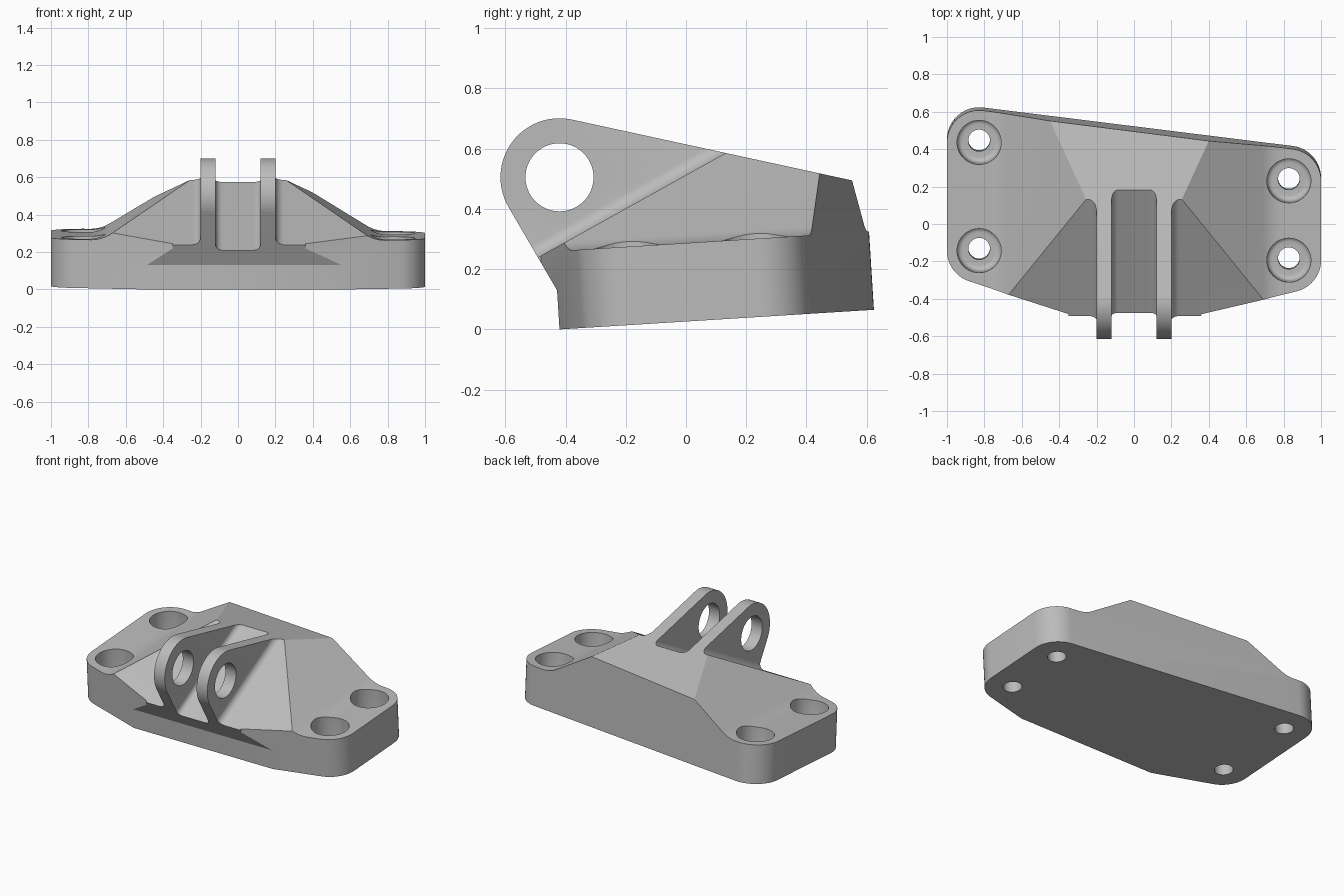
import bpy
import bmesh
from math import radians, degrees, sin, cos, tan, atan, hypot
from mathutils import Vector

if "Cube" in bpy.data.objects:
    bpy.data.objects.remove(bpy.data.objects["Cube"])

# Frames: the base is tilted about x, the front slope is steeper
X = Vector((1, 0, 0))
TILT = atan(0.0624)
BASE = Vector((0, -0.42, 0))
ALONG = Vector((0, cos(TILT), sin(TILT)))
UP = Vector((0, -sin(TILT), cos(TILT)))
SLOPE = atan(0.556)
FRONT = Vector((0, -0.49, 0.24))
RISE = Vector((0, cos(SLOPE), sin(SLOPE)))
OUT = Vector((0, -sin(SLOPE), cos(SLOPE)))


def arc(cx, cy, r, start, end, n=12):
    angles = [radians(start + (end - start) * i / n) for i in range(n + 1)]
    return [(cx + r * cos(a), cy + r * sin(a)) for a in angles]


def add_mesh(name, bm):
    bmesh.ops.recalc_face_normals(bm, faces=bm.faces)
    mesh = bpy.data.meshes.new(name)
    bm.to_mesh(mesh)
    bm.free()
    obj = bpy.data.objects.new(name, mesh)
    bpy.context.collection.objects.link(obj)
    return obj


def prism(name, points, origin, u, v, sweep):
    """Closed profile in the u, v plane, swept along a vector."""
    bm = bmesh.new()
    face = bm.faces.new([bm.verts.new(origin + u * a + v * b) for a, b in points])
    new = bmesh.ops.extrude_face_region(bm, geom=[face])["geom"]
    verts = [g for g in new if isinstance(g, bmesh.types.BMVert)]
    bmesh.ops.translate(bm, verts=verts, vec=sweep)
    return add_mesh(name, bm)


def lathe(name, profile, origin, u, v, axis, n=48):
    """Solid of revolution from (radius, height) rings."""
    bm = bmesh.new()
    rings = [[bm.verts.new(origin + u * a + v * b + axis * h)
              for a, b in arc(0, 0, r, 0, 360, n)[:-1]] for r, h in profile]
    for low, high in zip(rings, rings[1:]):
        for i in range(n):
            j = (i + 1) % n
            bm.faces.new((low[i], low[j], high[j], high[i]))
    bm.faces.new(rings[0])
    bm.faces.new(rings[-1])
    return add_mesh(name, bm)


def combine(target, tool, operation="DIFFERENCE"):
    tool.hide_render = True
    mod = target.modifiers.new("cut", "BOOLEAN")
    mod.operation, mod.solver, mod.object = operation, "EXACT", tool
    bpy.context.view_layer.objects.active = target
    bpy.ops.object.modifier_apply(modifier=mod.name)
    bpy.data.objects.remove(tool)


# Base outline with a rounded corner round each bolt hole
CORNER = 0.172
HX = 1 - CORNER
back_left, back_right, front_left, front_right = 0.874, 0.668, 0.294, 0.243
lean = 90 - degrees(atan((back_left - back_right) / (2 * HX)))
outline = (arc(HX, back_right, CORNER, 0, lean)
           + arc(-HX, back_left, CORNER, lean, 180)
           + arc(-HX, front_left, CORNER, 180, 252.4)
           + [(-0.35, -0.046), (-0.33, -0.3), (0.34, -0.3), (0.36, -0.047)]
           + arc(HX, front_right, CORNER, 283, 360))
bracket = prism("bracket_body", outline, BASE, X, ALONG, UP)

# Side profile: rounded lug nose, sloping top and undercut front
lug_y, lug_z = -0.42, 0.505
foot, below = BASE + UP * 0.13, BASE - UP * 0.1
side = (arc(lug_y, lug_z, 0.196, 77.8, 210.5, 32)
        + [(foot.y, foot.z), (below.y, below.z), (0.9, -0.2), (0.9, 0.419)])
combine(bracket, prism("side_profile", side, X * -1.5,
                       Vector((0, 1, 0)), Vector((0, 0, 1)), X * 3), "INTERSECT")

# Bolt pads with filleted slopes, and the front slope outside each lug
PAD, PAD_X, RUN, FILLET = 0.26, 0.735, 1.65, 0.2
angle = atan(1 / RUN)
shoulder = (arc(PAD_X + FILLET * tan(angle / 2), PAD + FILLET, FILLET,
                270, 270 - degrees(angle))
            + [(0.21, PAD + (PAD_X - 0.21) / RUN), (0.21, 1.5), (1.3, 1.5), (1.3, PAD)])
flank = arc(0.245, 0.045, 0.045, 180, 270, 8) + [(1.5, 0), (1.5, 1.2), (0.2, 1.2)]
for s in (1, -1):
    combine(bracket, prism("pad_cutter", shoulder, BASE - ALONG * 0.5,
                           X * s, UP, ALONG * 2))
    combine(bracket, prism("flank_cutter", flank, FRONT - RISE * 0.8,
                           X * s, OUT, RISE * 2.4))

# Slot between the lugs with rounded floor corners
R = 0.035
slot = (arc(R - 0.12, R, R, 180, 270, 8) + arc(0.12 - R, R, R, 270, 360, 8)
        + [(0.12, 1.2), (-0.12, 1.2)])
combine(bracket, prism("slot_cutter", slot, FRONT - OUT * 0.034 - RISE * 0.8,
                       X, OUT, RISE * 2.4))

# Pin hole through both lugs
combine(bracket, lathe("pin_cutter", [(0.113, -0.4), (0.113, 0.4)],
                       Vector((0, lug_y, lug_z)), Vector((0, 1, 0)),
                       Vector((0, 0, 1)), X, 64))

# Counterbored bolt holes
bore = ([(0.058, -0.1), (0.058, 0.09)] + arc(0.088, 0.12, 0.03, 270, 360, 6)
        + [(0.118, 0.7)])
for x, v in ((HX, back_right), (-HX, back_left), (-HX, front_left), (HX, front_right)):
    combine(bracket, lathe("bolt_cutter", bore, BASE + X * x + ALONG * v, X, ALONG, UP))

# Plain grey metal
grey = bpy.data.materials.new("grey_metal")
grey.use_nodes = True
colour = (0.5, 0.5, 0.5, 1)
grey.diffuse_color = colour
grey.node_tree.nodes["Principled BSDF"].inputs["Base Color"].default_value = colour
bracket.data.materials.clear()
bracket.data.materials.append(grey)
for face in bracket.data.polygons:
    face.material_index = 0

bpy.ops.object.select_all(action="DESELECT")
bracket.select_set(True)
bpy.context.view_layer.objects.active = bracket
bpy.ops.object.shade_smooth_by_angle(angle=radians(25))
